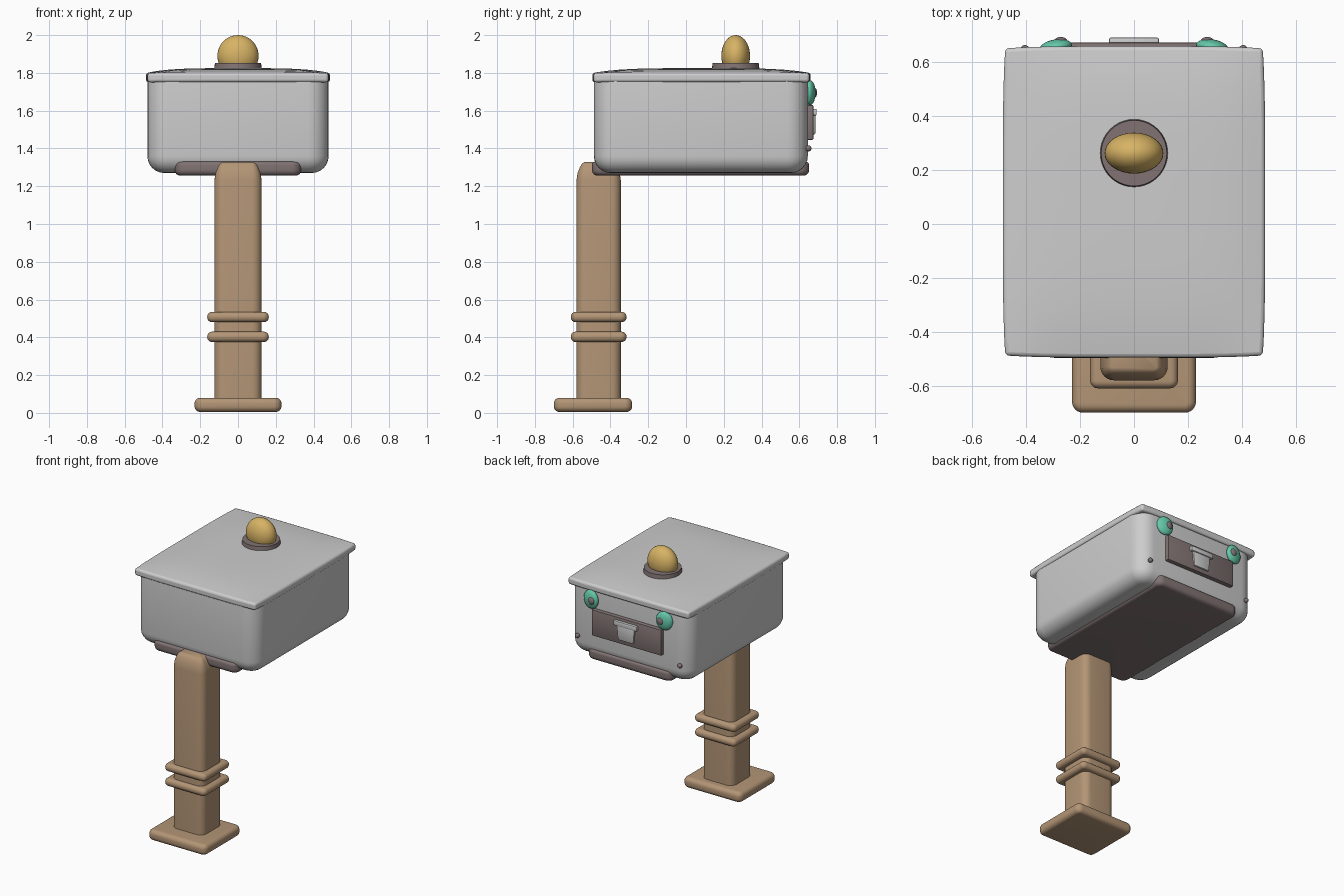
import bpy, bmesh, math
from math import sin, cos, pi

old = bpy.data.objects.get("Cube")
if old:
    bpy.data.objects.remove(old)


def material(name, rgb):
    m = bpy.data.materials.new(name)
    m.use_nodes = True
    m.diffuse_color = (*rgb, 1)
    m.node_tree.nodes["Principled BSDF"].inputs["Base Color"].default_value = (*rgb, 1)
    return m


GREY = material("light grey", (0.61, 0.61, 0.61))
MAUVE = material("dark mauve", (0.22, 0.17, 0.17))
WOOD = material("tan wood", (0.45, 0.30, 0.18))
GOLD = material("gold", (0.68, 0.45, 0.13))
TEAL = material("teal", (0.13, 0.58, 0.40))


def finish(name, bm, mat, angle=40):
    bmesh.ops.recalc_face_normals(bm, faces=bm.faces)
    mesh = bpy.data.meshes.new(name)
    bm.to_mesh(mesh)
    bm.free()
    ob = bpy.data.objects.new(name, mesh)
    bpy.context.collection.objects.link(ob)
    mesh.materials.append(mat)
    bpy.ops.object.select_all(action="DESELECT")
    ob.select_set(True)
    bpy.context.view_layer.objects.active = ob
    bpy.ops.object.shade_smooth_by_angle(angle=math.radians(angle))
    return ob


def stack(name, mat, x, y0, y1, r, levels):
    """Rounded rectangle lofted through (height, inset) levels."""
    bm = bmesh.new()
    cy, hy, seg = (y0 + y1) / 2, (y1 - y0) / 2, 6
    rings = []
    for z, inset in levels:
        rad = max(r - inset, 0.006)
        a, b = x - inset - rad, hy - inset - rad
        ring = []
        for q, (sx, sy) in enumerate([(1, 1), (-1, 1), (-1, -1), (1, -1)]):
            for i in range(seg + 1):
                t = (q + i / seg) * pi / 2
                ring.append(bm.verts.new((sx * a + rad * cos(t), cy + sy * b + rad * sin(t), z)))
        rings.append(ring)
    n = len(rings[0])
    for lo, hi in zip(rings, rings[1:]):
        for i in range(n):
            bm.faces.new((lo[i], lo[(i + 1) % n], hi[(i + 1) % n], hi[i]))
    bm.faces.new(rings[0])
    bm.faces.new(rings[-1])
    return finish(name, bm, mat)


def soft(z0, z1, low, high, n=6):
    """Levels with a rounded lower edge and a rounded upper edge."""
    arc = [i / n * pi / 2 for i in range(n + 1)]
    bottom = [(z0 + low * (1 - cos(t)), low * (1 - sin(t))) for t in arc]
    top = [(z1 - high * (1 - sin(t)), high * (1 - cos(t))) for t in arc]
    return bottom + top


def ball(name, mat, loc, size, turn=0):
    bm = bmesh.new()
    bmesh.ops.create_uvsphere(bm, u_segments=32, v_segments=20, radius=1)
    bmesh.ops.scale(bm, vec=size, verts=bm.verts)
    ob = finish(name, bm, mat)
    ob.location = loc
    ob.rotation_euler.z = turn
    return ob


def block(name, mat, x, y0, y1, z0, z1, bevel, taper=1):
    """Bevelled box whose lower end may be narrower."""
    bm = bmesh.new()
    bmesh.ops.create_cube(bm, size=2)
    for v in bm.verts:
        k = taper if v.co.z < 0 else 1
        v.co = (v.co.x * x * k, y1 if v.co.y > 0 else y0, z1 if v.co.z > 0 else z0)
    bmesh.ops.bevel(bm, geom=bm.edges[:], offset=bevel, segments=2, profile=0.5, affect="EDGES")
    return finish(name, bm, mat)


# Post with foot and two collars
stack("foot", WOOD, 0.23, -0.70, -0.285, 0.04, soft(0.005, 0.08, 0.03, 0.03))
stack("post", WOOD, 0.125, -0.58, -0.345, 0.05,
      [(0.04, 0), (1.23, 0), (1.27, 0.006), (1.30, 0.018), (1.32, 0.03), (1.328, 0.042)])
for label, z in (("lower", 0.375), ("upper", 0.48)):
    stack(label + "_collar", WOOD, 0.163, -0.61, -0.315, 0.03, soft(z, z + 0.055, 0.026, 0.026))

# Box body and the slab beneath it
stack("box_body", GREY, 0.48, -0.488, 0.645, 0.11, soft(1.27, 1.77, 0.09, 0.004))
stack("bottom_slab", MAUVE, 0.335, -0.498, 0.652, 0.05, soft(1.256, 1.33, 0.03, 0.018))

# Gently domed lid with slightly bowed sides
bm = bmesh.new()
bmesh.ops.create_grid(bm, x_segments=16, y_segments=16, size=1)
for v in bm.verts:
    u, w = v.co.x, v.co.y
    drop = 1 - (1 - u ** 4) * (1 - w ** 4)
    v.co = (u * (0.487 - 0.009 * w ** 4), 0.082 + w * (0.578 - 0.008 * u ** 4), 1.825 - 0.025 * drop)
top_faces = bm.faces[:]
lower = bmesh.ops.extrude_face_region(bm, geom=top_faces)["geom"]
for v in lower:
    if isinstance(v, bmesh.types.BMVert):
        v.co.z -= 0.05
lid = finish("lid", bm, GREY)
bevel = lid.modifiers.new("soft rim", "BEVEL")
bevel.width = 0.014
bevel.segments = 3
bevel.limit_method = "ANGLE"
bevel.angle_limit = math.radians(50)

# Lamp on the lid
bm = bmesh.new()
bmesh.ops.create_cone(bm, cap_ends=True, segments=40, radius1=0.127, radius2=0.122, depth=0.04)
bmesh.ops.translate(bm, vec=(0, 0.263, 1.832), verts=bm.verts)
finish("lamp_base", bm, MAUVE)
ball("lamp", GOLD, (0, 0.263, 1.89), (0.109, 0.076, 0.11))

# Rear panel with latch
block("rear_panel", MAUVE, 0.275, 0.62, 0.674, 1.445, 1.63, 0.006)
block("latch_plate", GREY, 0.072, 0.66, 0.685, 1.475, 1.60, 0.006, 0.85)
block("latch_bar", GREY, 0.092, 0.66, 0.692, 1.575, 1.61, 0.006)

# Rear lights and screws on both sides
for side, s in (("left", 1), ("right", -1)):
    ball(side + "_rear_light", TEAL, (s * 0.29, 0.657, 1.695), (0.06, 0.028, 0.066), -s * 0.15)
    ball(side + "_light_stud", MAUVE, (s * 0.272, 0.68, 1.695), (0.024, 0.014, 0.026))
    ball(side + "_screw", MAUVE, (s * 0.405, 0.648, 1.40), (0.016, 0.016, 0.016))
